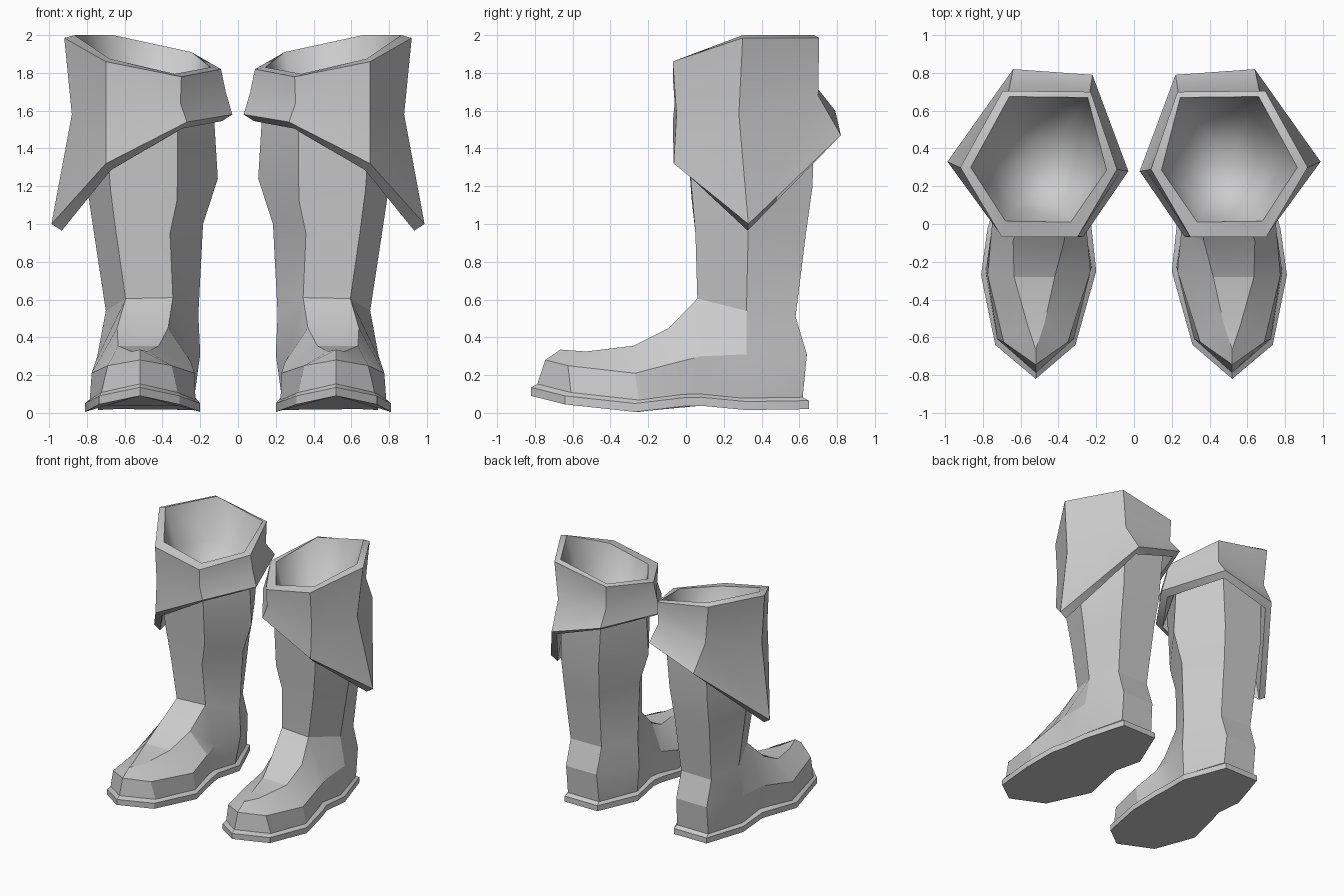
import bpy
import math

if "Cube" in bpy.data.objects:
    bpy.data.objects.remove(bpy.data.objects["Cube"])

grey = bpy.data.materials.new("grey_leather")
grey.diffuse_color = (0.6, 0.6, 0.6, 1)
grey.use_nodes = True
grey.node_tree.nodes["Principled BSDF"].inputs["Base Color"].default_value = grey.diffuse_color


def bridge(a, b, n):
    """Quads joining two closed rings that start at indices a and b."""
    return [(a + i, a + (i + 1) % n, b + (i + 1) % n, b + i) for i in range(n)]


def stack(rings):
    """Vertices and faces of a tube through equally long rings."""
    n = len(rings[0])
    verts = [p for r in rings for p in r]
    faces = []
    for k in range(len(rings) - 1):
        faces += bridge(k * n, (k + 1) * n, n)
    return verts, faces


def make(name, verts, faces, angle):
    """One boot part, smoothed by angle and mirrored to the other boot."""
    me = bpy.data.meshes.new(name)
    me.from_pydata(verts, [], faces)
    me.materials.append(grey)
    ob = bpy.data.objects.new(name, me)
    bpy.context.collection.objects.link(ob)
    bpy.ops.object.select_all(action='DESELECT')
    ob.select_set(True)
    bpy.context.view_layer.objects.active = ob
    bpy.ops.object.shade_smooth_by_angle(angle=math.radians(angle))
    ob.modifiers.new("other_boot", 'MIRROR').use_mirror_merge = False
    return ob


def inset(ring, d, dz, cx=0.5, cy=0.3):
    """Ring moved towards a centre by d and shifted in height by dz."""
    out = []
    for x, y, z in ring:
        l = math.hypot(x - cx, y - cy)
        out.append((x + (cx - x) * d / l, y + (cy - y) * d / l, z + dz))
    return out


# Sole: toe, outer side, heel, inner side
sole_low = [(.52, -.82, .09), (.735, -.64, .045), (.81, -.27, .005), (.775, -.02, .035),
            (.745, .08, .038), (.74, .32, .015), (.64, .65, .02), (.345, .65, .02),
            (.21, .32, .015), (.235, .08, .038), (.225, -.02, .035), (.2, -.25, .005),
            (.31, -.64, .045)]
sole_high = [(x, y, z + .045) for x, y, z in sole_low]
welt = inset(sole_high, .033, .018, cy=0)
verts, faces = stack([sole_low, sole_high, welt])
faces.append(tuple(reversed(range(13))))
make("sole", verts, faces, 25)

# Foot and shaft: side wall, instep panel edge, then the leg rows
wall = [(.52, -.745, .28), (.69, -.625, .25), (.775, -.27, .21), (.755, -.04, .27),
        (.745, .08, .30), (.74, .32, .31), (.635, .64, .31), (.36, .64, .31),
        (.2, .32, .31), (.265, .08, .30), (.25, -.04, .27), (.23, -.25, .21),
        (.35, -.625, .25)]
panel = [(.52, -.665, .335), (.565, -.53, .325), (.635, -.28, .355), (.64, -.09, .45),
         (.595, .06, .605), (.70, .32, .54), (.635, .58, .51), (.36, .575, .51),
         (.21, .32, .52), (.345, .075, .61), (.37, -.09, .45), (.42, -.28, .355),
         (.475, -.53, .325)]
leg_rows = [
    [(.645, .05, .95), (.77, .33, 1.0), (.655, .635, .95),
     (.34, .635, .97), (.185, .33, 1.0), (.36, .05, .95)],
    [(.675, .03, 1.18), (.80, .33, 1.2), (.66, .67, 1.2),
     (.32, .67, 1.22), (.107, .33, 1.24), (.322, .03, 1.13)],
    [(.70, .0, 1.52), (.83, .33, 1.5), (.655, .68, 1.6),
     (.29, .68, 1.62), (.13, .33, 1.62), (.32, .0, 1.6)]]
verts, faces = stack([welt, wall, panel])
p = 26
faces += [(p, p + 1, p + 12)]
faces += [(p + i, p + i + 1, p + 12 - i, p + 13 - i) for i in (1, 2, 3)]
start = p + 4
for row in leg_rows:
    nxt = len(verts)
    verts += row
    faces += bridge(start, nxt, 6)
    start = nxt
make("boot_upper", verts, faces, 19)

# Folded cuff with a long outer point
rim = [(.70, -.07, 1.86), (.92, .30, 1.985), (.695, .705, 1.985),
       (.23, .70, 1.9), (.09, .29, 1.82), (.30, -.07, 1.78)]
rim_in = [(.68, .015, 1.875), (.865, .30, 2.0), (.66, .675, 2.0),
          (.245, .67, 1.91), (.145, .285, 1.83), (.335, .01, 1.795)]
middle = [(.70, -.05, 1.58), (.88, .28, 1.58), (.665, .70, 1.68),
          (.235, .695, 1.72), (.065, .285, 1.70), (.305, -.06, 1.64)]
hem = [(.70, -.065, 1.32), (.988, .33, 1.0), (.64, .82, 1.47),
       (.22, .79, 1.60), (.03, .28, 1.58), (.27, -.07, 1.54)]
hem_in = inset(hem, .055, -.035)
verts, faces = stack([leg_rows[2], hem_in, hem, middle, rim, rim_in])
make("cuff", verts, faces, 40)

# Rounded lining inside the opening
bowl = [inset(rim_in, d, -h) for d, h in ((0, 0), (.1, .3))]
verts, faces = stack(bowl)
verts.append((.5, .32, 1.38))
faces += [(6 + i, 6 + (i + 1) % 6, 12) for i in range(6)]
make("lining", verts, faces, 180)
